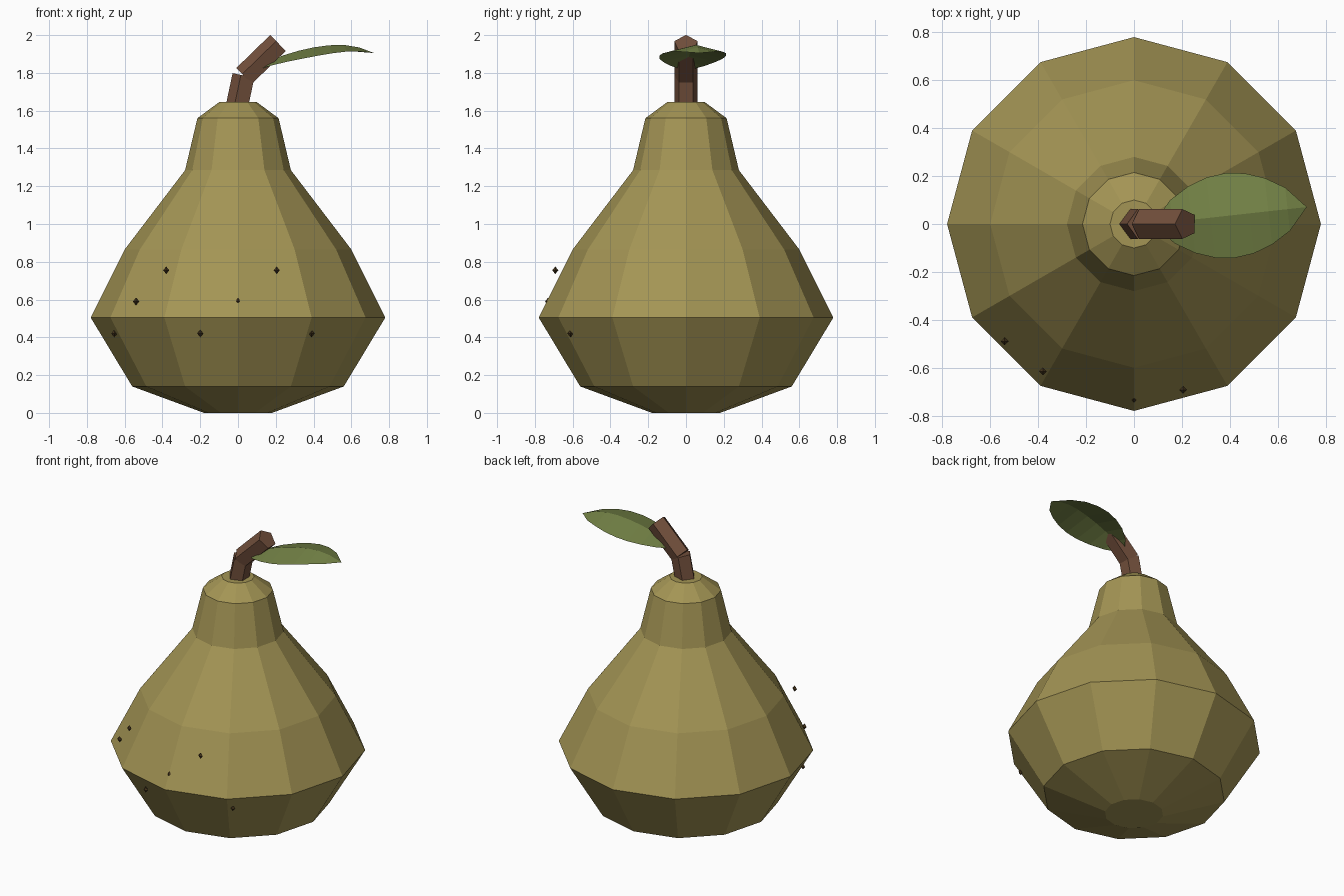
import bpy, bmesh
from math import sin, cos, pi, radians
from mathutils import Vector, Matrix

if "Cube" in bpy.data.objects:
    bpy.data.objects.remove(bpy.data.objects["Cube"])


def material(name, rgb):
    m = bpy.data.materials.new(name)
    m.diffuse_color = (*rgb, 1)
    m.use_nodes = True
    m.node_tree.nodes["Principled BSDF"].inputs["Base Color"].default_value = m.diffuse_color
    return m


def finish(bm, name, mat, closed=True):
    if closed:
        bmesh.ops.recalc_face_normals(bm, faces=bm.faces)
    me = bpy.data.meshes.new(name)
    bm.to_mesh(me)
    bm.free()
    me.materials.append(mat)
    ob = bpy.data.objects.new(name, me)
    bpy.context.collection.objects.link(ob)
    return ob


def loft(bm, rings):
    """Skin closed rings of points and cap both ends."""
    vs = [[bm.verts.new(p) for p in ring] for ring in rings]
    n = len(vs[0])
    for a, b in zip(vs, vs[1:]):
        for i in range(n):
            j = (i + 1) % n
            bm.faces.new((a[i], a[j], b[j], b[i]))
    bm.faces.new(vs[0][::-1])
    bm.faces.new(vs[-1])


skin = material("pear_skin", (0.37, 0.30, 0.09))
bark = material("stem_bark", (0.17, 0.08, 0.045))
green = material("leaf_green", (0.17, 0.22, 0.06))
dark = material("spot_brown", (0.06, 0.035, 0.012))

# Pear body: 12-sided turned profile (radius, height)
profile = [(0.18, 0), (0.56, 0.14), (0.78, 0.505), (0.60, 0.865),
           (0.28, 1.285), (0.215, 1.56), (0.10, 1.645)]
bm = bmesh.new()
loft(bm, [[(r * cos(i * pi / 6), r * sin(i * pi / 6), z) for i in range(12)]
          for r, z in profile])
finish(bm, "pear_body", skin)


# Stem: two pentagonal rods, one ridge facing up and back
def rod(name, start, end, r=0.065):
    a, b = Vector(start), Vector(end)
    d = (b - a).normalized()
    side = Vector((0, 1, 0))
    out = side.cross(d)
    rings = []
    for c in (a, b):
        rings.append([c + r * (cos(t) * out + sin(t) * side)
                      for t in (pi + radians(72 * i) for i in range(5))])
    bm = bmesh.new()
    loft(bm, rings)
    finish(bm, name, bark)


rod("stem_lower", (0, 0, 1.62), (0.035, 0, 1.785))
rod("stem_upper", (0.036, 0, 1.779), (0.216, 0, 1.954))

# Leaf: arched blade with a raised midrib, turned slightly to the back
heights = [1.81, 1.86, 1.893, 1.917, 1.935, 1.946, 1.948, 1.935, 1.905]
bm = bmesh.new()
rows = []
turn = Matrix.Rotation(radians(6.3), 3, 'Z')
for i, z in enumerate(heights):
    t = i / 8
    w = 0.178 * max(0, sin(pi * t)) ** 0.7
    row = []
    for s in (-1, 0, 1):
        p = turn @ Vector((0.645 * t, s * w, 0))
        row.append(bm.verts.new((0.08 + p.x, p.y, z - 0.25 * w * abs(s))))
    rows.append(row)
for a, b in zip(rows, rows[1:]):
    for k in (0, 1):
        bm.faces.new((a[k], b[k], b[k + 1], a[k + 1]))
bmesh.ops.remove_doubles(bm, verts=bm.verts, dist=0.0005)
bmesh.ops.triangulate(bm, faces=bm.faces)
finish(bm, "leaf", green, closed=False)

# Skin spots: tiny octahedra over the front
spots = [(-0.38, -0.615, 0.755), (0.205, -0.692, 0.755), (-0.54, -0.49, 0.59),
         (0, -0.73, 0.59), (-0.655, -0.31, 0.42), (-0.2, -0.697, 0.42),
         (0.39, -0.612, 0.42)]
for i, p in enumerate(spots):
    bm = bmesh.new()
    bmesh.ops.create_uvsphere(bm, u_segments=4, v_segments=2, radius=1,
                              matrix=Matrix.Translation(p) @ Matrix.Diagonal((0.016, 0.016, 0.02, 1)))
    finish(bm, f"skin_spot_{i + 1}", dark)
